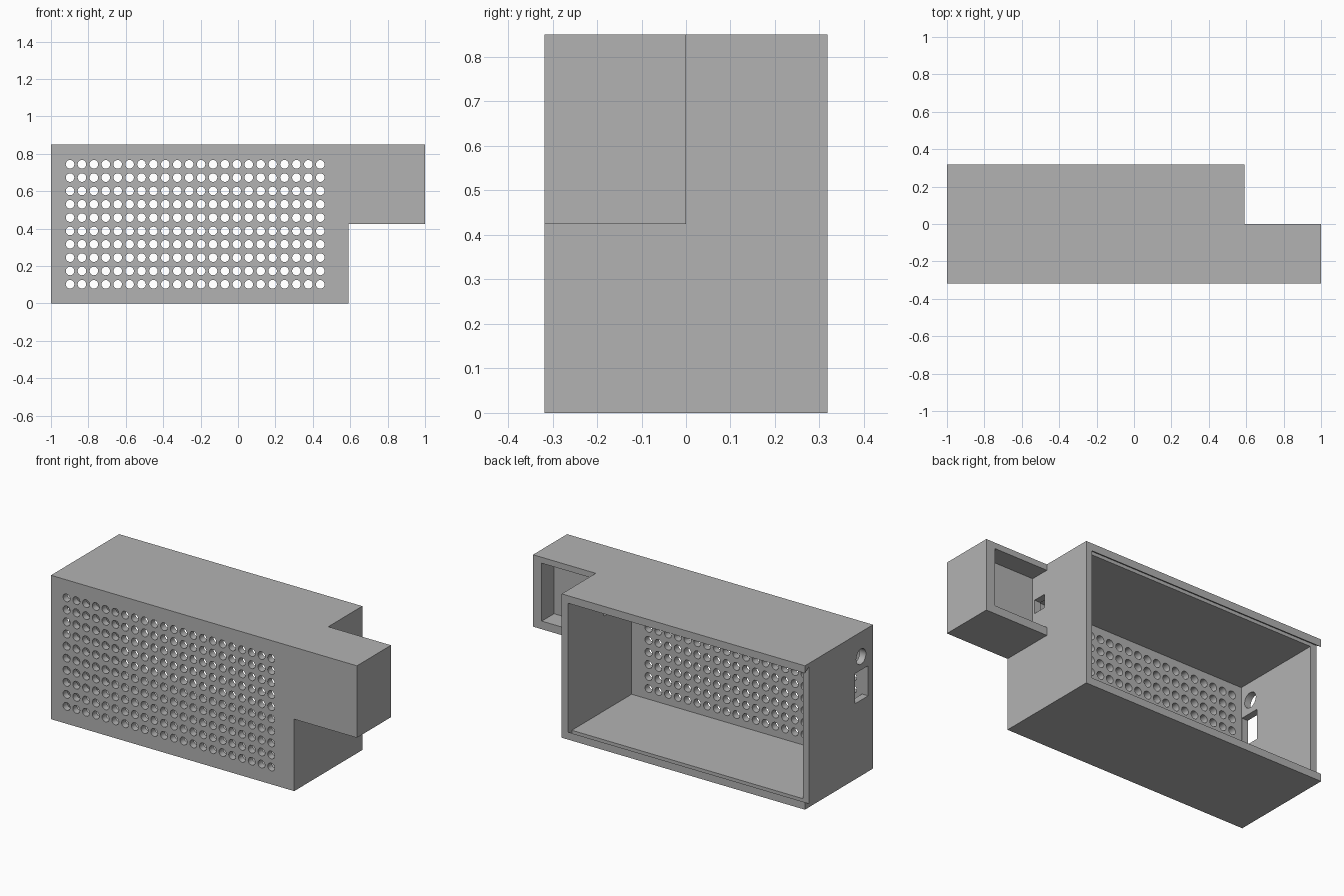
import bpy, bmesh, math
from mathutils import Matrix, Vector

if "Cube" in bpy.data.objects:
    bpy.data.objects.remove(bpy.data.objects["Cube"], do_unlink=True)

W, D, H = 1.59, 0.318, 0.85     # main width, half depth, height
RIGHT = -1 + W                  # side where the side compartment joins
WALL = 0.04

grey = bpy.data.materials.new("plain grey")
grey.use_nodes = True
grey.diffuse_color = (0.448, 0.448, 0.448, 1)
grey.node_tree.nodes["Principled BSDF"].inputs["Base Color"].default_value = grey.diffuse_color


def make_object(name, bm):
    bmesh.ops.recalc_face_normals(bm, faces=bm.faces)
    mesh = bpy.data.meshes.new(name)
    bm.to_mesh(mesh)
    bm.free()
    mesh.materials.append(grey)
    obj = bpy.data.objects.new(name, mesh)
    bpy.context.collection.objects.link(obj)
    return obj


def box(name, low, high):
    low, high = Vector(low), Vector(high)
    bm = bmesh.new()
    place = Matrix.Translation((low + high) / 2) @ Matrix.Diagonal((*(high - low), 1))
    bmesh.ops.create_cube(bm, size=1, matrix=place)
    return make_object(name, bm)


def add_cylinder(bm, centre, radius, length, axis, sides):
    turn = Matrix.Rotation(math.pi / 2, 4, axis)
    bmesh.ops.create_cone(bm, cap_ends=True, segments=sides, radius1=radius, radius2=radius,
                          depth=length, matrix=Matrix.Translation(centre) @ turn)


def combine(target, tool, operation="DIFFERENCE"):
    tool.hide_render = True
    mod = target.modifiers.new(tool.name, "BOOLEAN")
    mod.operation, mod.solver, mod.object = operation, "EXACT", tool
    bpy.context.view_layer.update()
    result = target.evaluated_get(bpy.context.evaluated_depsgraph_get())
    mesh = bpy.data.meshes.new_from_object(result)
    target.modifiers.clear()
    target.data = mesh
    bpy.data.objects.remove(tool, do_unlink=True)


# Outer shell: main box with a smaller side compartment
case = box("speaker_enclosure", (-1, -D, 0), (RIGHT, D, H))
combine(case, box("side_compartment", (RIGHT - 0.02, -D, 0.425), (1, 0, H)), "UNION")

# Main cavity, open at the back
combine(case, box("cavity", (-1 + WALL, -D + WALL, WALL), (RIGHT - WALL, D - 0.02, H - WALL)))

# Dovetail slot for a sliding lid, open at one end
bm = bmesh.new()
back, out = D - 0.038, D + 0.04
profile = [(back, 0.02), (out, 0.07), (out, H - 0.07), (back, H - 0.02)]
face = bm.faces.new([bm.verts.new((-1.1, y, z)) for y, z in profile])
sweep = bmesh.ops.extrude_face_region(bm, geom=[face])["geom"]
bmesh.ops.translate(bm, vec=(1.1 + RIGHT - WALL, 0, 0),
                    verts=[v for v in sweep if isinstance(v, bmesh.types.BMVert)])
combine(case, make_object("lid_slot", bm))

# Side compartment pocket and the wire passage into the cavity
combine(case, box("pocket", (RIGHT, -0.115, 0.473), (0.943, 0.1, H - 0.035)))
combine(case, box("wire_passage", (RIGHT - 0.1, -0.1, 0.6), (RIGHT + 0.05, -0.02, 0.68)))

# Round and rectangular ports in the end wall
bm = bmesh.new()
add_cylinder(bm, (-1, -0.206, 0.704), 0.045, 0.2, "Y", 32)
combine(case, make_object("round_port", bm))
combine(case, box("socket_port", (-1.1, -0.273, 0.447), (-0.9, -0.15, 0.625)))

# Front grille holes
bm = bmesh.new()
for column in range(22):
    for row in range(10):
        centre = (-0.898 + column * 0.0637, -D, 0.102 + row * 0.0713)
        add_cylinder(bm, centre, 0.023, 0.2, "X", 20)
combine(case, make_object("grille_holes", bm))

# Crisp edges with smooth hole walls
bpy.ops.object.select_all(action="DESELECT")
case.select_set(True)
bpy.context.view_layer.objects.active = case
bpy.ops.object.shade_smooth_by_angle(angle=math.radians(30))
